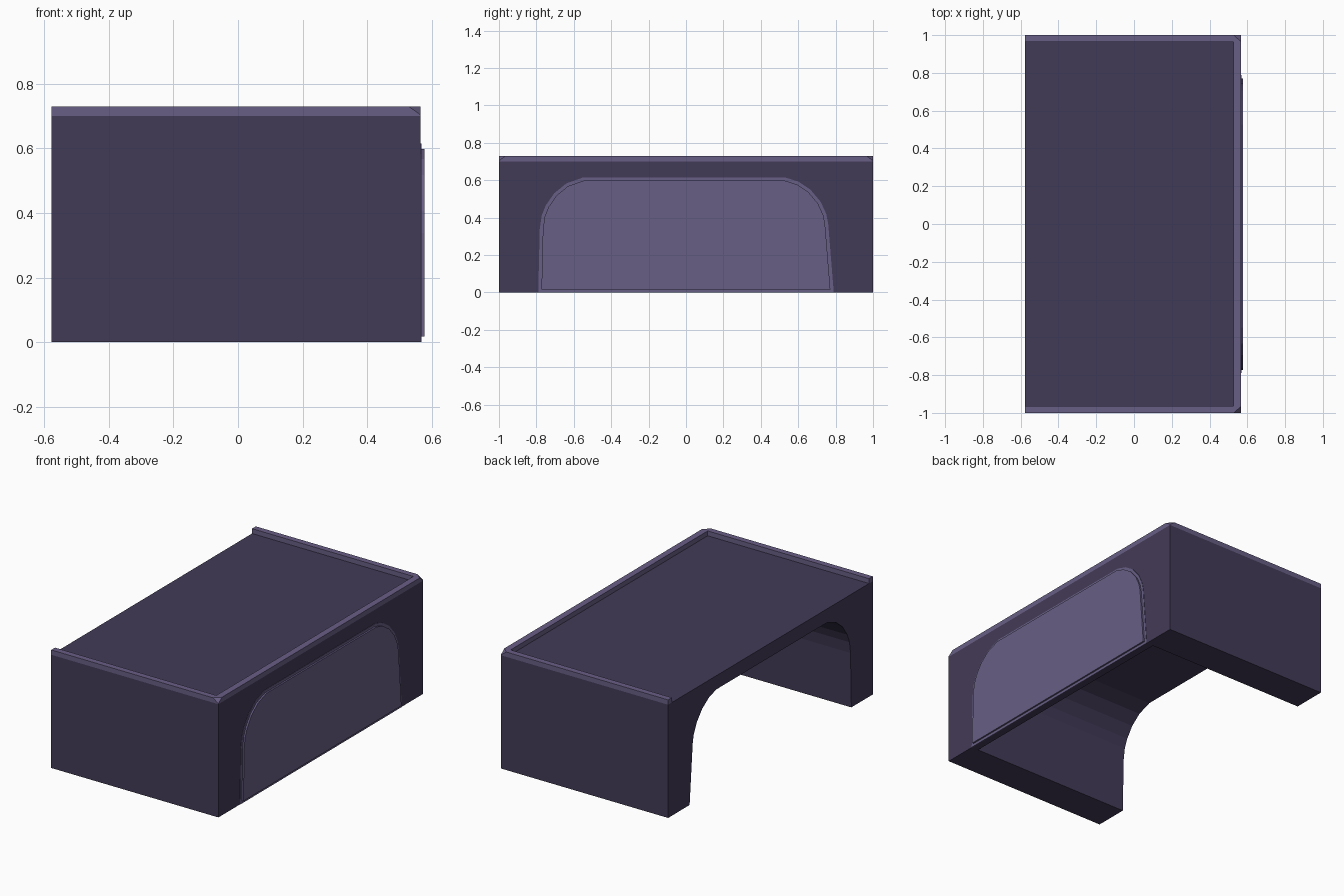
import bpy, bmesh
from mathutils import Vector

if "Cube" in bpy.data.objects:
    bpy.data.objects.remove(bpy.data.objects["Cube"])

BACK, FRONT, TOP = -0.578, 0.566, 0.70


def material(name, rgb):
    m = bpy.data.materials.new(name)
    m.diffuse_color = (*rgb, 1)
    m.use_nodes = True
    m.node_tree.nodes["Principled BSDF"].inputs["Base Color"].default_value = m.diffuse_color
    return m


dark = material("dark_purple", (0.055, 0.043, 0.095))
light = material("light_purple", (0.140, 0.112, 0.235))


def finish(name, bm, mat):
    bmesh.ops.recalc_face_normals(bm, faces=bm.faces)
    me = bpy.data.meshes.new(name)
    bm.to_mesh(me)
    bm.free()
    me.materials.append(mat)
    ob = bpy.data.objects.new(name, me)
    bpy.context.collection.objects.link(ob)
    return ob


def prism(points, direction):
    """Extrude a closed outline; returns the bmesh and the far cap."""
    bm = bmesh.new()
    cap = bm.faces.new([bm.verts.new(p) for p in points])
    ret = bmesh.ops.extrude_face_region(bm, geom=[cap], use_keep_orig=True)
    bmesh.ops.translate(bm, vec=direction,
                        verts=[g for g in ret["geom"] if isinstance(g, bmesh.types.BMVert)])
    bmesh.ops.recalc_face_normals(bm, faces=bm.faces)
    far = next(g for g in ret["geom"] if isinstance(g, bmesh.types.BMFace))
    return bm, far


# Arch outline (y, z), shared by the kneehole and the front panel
arch = [(-0.79, 0), (-0.782, 0.34), (-0.772, 0.41), (-0.75, 0.465), (-0.705, 0.53),
        (-0.64, 0.583), (-0.55, 0.615), (0.53, 0.615), (0.60, 0.593), (0.665, 0.55),
        (0.72, 0.485), (0.75, 0.42), (0.76, 0.37), (0.79, 0)]

# Desk body with the kneehole cut from the back
bm, _ = prism([(BACK, -1, 0), (BACK, 1, 0), (BACK, 1, TOP), (BACK, -1, TOP)],
              (FRONT - BACK, 0, 0))
body = finish("desk_body", bm, dark)

hole = [(y, z if z > 0 else -0.1) for y, z in arch]
hole = [(-0.79, -0.1), (-0.79, 0)] + arch[1:-1] + [(0.79, 0), (0.79, -0.1)]
bm, _ = prism([(BACK - 0.1, y, z) for y, z in hole], (0.1 + 0.52 - BACK, 0, 0))
cutter = finish("kneehole_cutter", bm, dark)
cut = body.modifiers.new("kneehole", "BOOLEAN")
cut.operation, cut.solver, cut.object = "DIFFERENCE", "EXACT", cutter
bpy.context.view_layer.objects.active = body
bpy.ops.object.modifier_apply(modifier=cut.name)
bpy.data.objects.remove(cutter)

# Front panel: thin plate with a raised, inset centre
bm, far = prism([(FRONT - 0.004, y, z) for y, z in arch], (0.006, 0, 0))
bmesh.ops.inset_region(bm, faces=[far], thickness=0.017, use_even_offset=True)
ret = bmesh.ops.extrude_face_region(bm, geom=[far])
bmesh.ops.translate(bm, vec=(0.010, 0, 0),
                    verts=[g for g in ret["geom"] if isinstance(g, bmesh.types.BMVert)])
if far.is_valid:
    bmesh.ops.delete(bm, geom=[far], context="FACES_ONLY")
finish("front_panel", bm, light)

# Raised rim on three sides of the desktop, with its two top corners cut off
inner = FRONT - 0.04
bm, _ = prism([(x, y, TOP) for x, y in [
    (BACK, -1), (FRONT, -1), (FRONT, 1), (BACK, 1),
    (BACK, 0.963), (inner, 0.963), (inner, -0.963), (BACK, -0.963)]], (0, 0, 0.03))
for s in (-1, 1):
    a = Vector((FRONT - 0.037, s, 0.73))
    b = Vector((FRONT, s * 0.965, 0.73))
    c = Vector((FRONT, s, 0.704))
    n = (b - a).cross(c - a)
    if n.z < 0:
        n.negate()
    geo = bm.verts[:] + bm.edges[:] + bm.faces[:]
    ret = bmesh.ops.bisect_plane(bm, geom=geo, plane_co=a, plane_no=n, clear_outer=True)
    edges = [g for g in ret["geom_cut"] if isinstance(g, bmesh.types.BMEdge)]
    bmesh.ops.holes_fill(bm, edges=edges)
finish("desktop_rim", bm, light)
